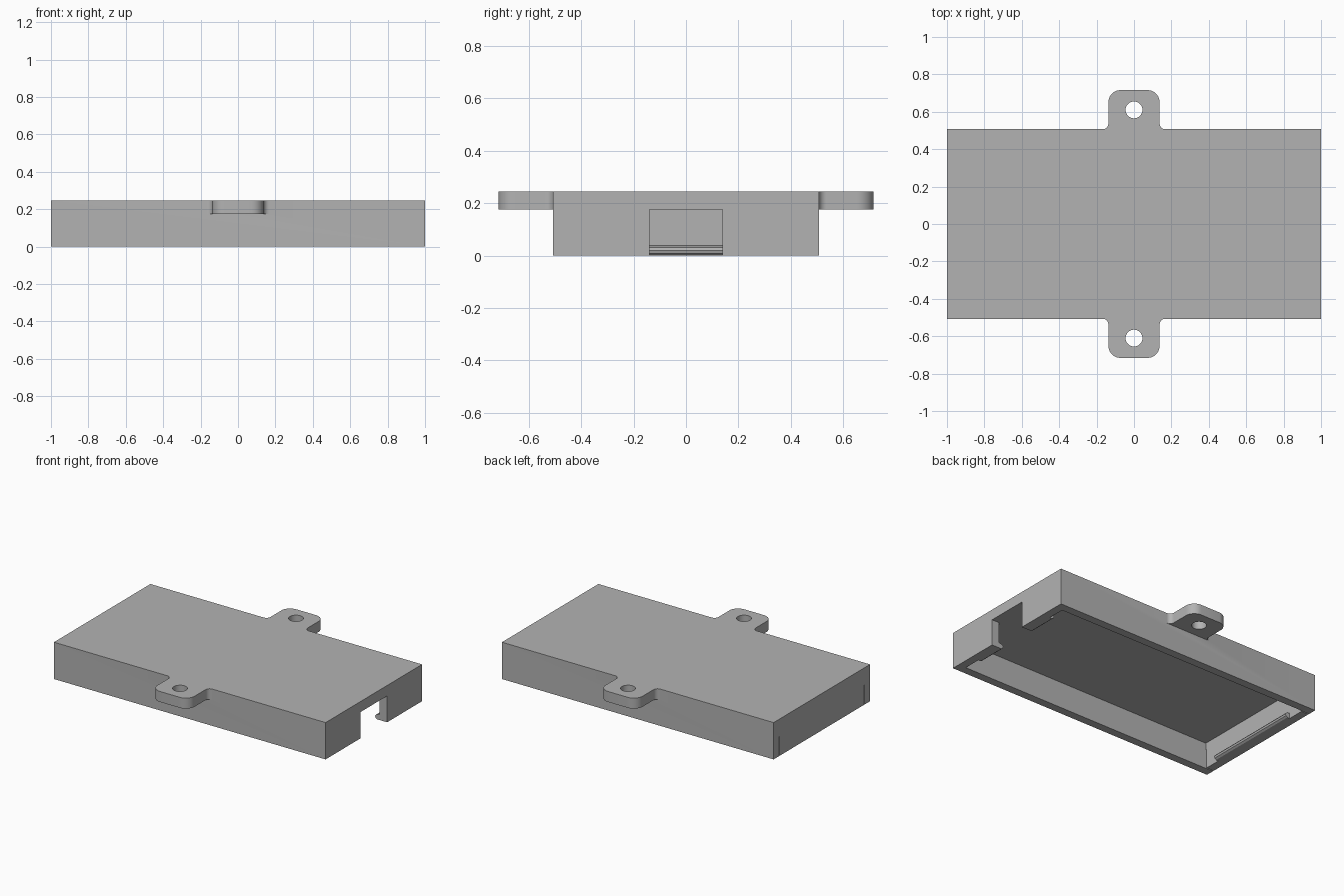
import bpy
import bmesh
from math import sin, cos, radians, pi

W, D, H = 1.0, 0.507, 0.245   # half width, half depth, height
WALL = 0.055
ROOF = 0.175                  # underside of the lid

old = bpy.data.objects.get("Cube")
if old:
    bpy.data.objects.remove(old)

grey = bpy.data.materials.new("light_grey")
grey.use_nodes = True
colour = (0.45, 0.45, 0.45, 1)
grey.diffuse_color = colour
grey.node_tree.nodes["Principled BSDF"].inputs["Base Color"].default_value = colour


def prism(name, points, offset):
    """Extrude a planar outline along an offset vector."""
    bm = bmesh.new()
    face = bm.faces.new([bm.verts.new(p) for p in points])
    result = bmesh.ops.extrude_face_region(bm, geom=[face])
    moved = [g for g in result["geom"] if isinstance(g, bmesh.types.BMVert)]
    bmesh.ops.translate(bm, verts=moved, vec=offset)
    bmesh.ops.recalc_face_normals(bm, faces=bm.faces)
    mesh = bpy.data.meshes.new(name)
    bm.to_mesh(mesh)
    bm.free()
    mesh.materials.append(grey)
    obj = bpy.data.objects.new(name, mesh)
    bpy.context.collection.objects.link(obj)
    return obj


def box(name, x0, x1, y0, y1, z0, z1):
    outline = [(x0, y0, z0), (x1, y0, z0), (x1, y1, z0), (x0, y1, z0)]
    return prism(name, outline, (0, 0, z1 - z0))


def arc(cx, cy, r, start, end, steps=8):
    angles = [radians(start + (end - start) * i / steps) for i in range(steps + 1)]
    return [(cx + r * cos(a), cy + r * sin(a)) for a in angles]


def combine(target, tool, operation):
    """Apply a boolean and discard the helper."""
    tool.hide_render = True
    mod = target.modifiers.new("combine", "BOOLEAN")
    mod.operation = operation
    mod.solver = "EXACT"
    mod.object = tool
    bpy.context.view_layer.objects.active = target
    bpy.ops.object.modifier_apply(modifier=mod.name)
    bpy.data.objects.remove(tool)


# Main shell
housing = box("housing", -W, W, -D, D, 0, H)

# Mounting tabs with rounded ends, flared roots and screw holes
TAB_X, TAB_Y, CORNER, FLARE = 0.137, 0.716, 0.065, 0.03
half = [(TAB_X + FLARE, D - 0.02)]
half += arc(TAB_X + FLARE, D + FLARE, FLARE, 270, 180)
half += arc(TAB_X - CORNER, TAB_Y - CORNER, CORNER, 0, 90)
outline = half + [(-x, y) for x, y in reversed(half)]
for side in (-1, 1):
    tab = prism("mounting_tab", [(x, side * y, ROOF) for x, y in outline], (0, 0, H - ROOF))
    combine(housing, tab, "UNION")
    circle = arc(0, side * 0.61, 0.045, 0, 360, 32)[:-1]
    hole = prism("screw_hole", [(x, y, 0.1) for x, y in circle], (0, 0, 0.3))
    combine(housing, hole, "DIFFERENCE")

# Open underside
cavity = box("cavity", -W + WALL, W - WALL, -D + WALL, D - WALL, -0.1, ROOF)
combine(housing, cavity, "DIFFERENCE")

# Cable opening in one end wall
opening = box("cable_opening", W - 0.1, W + 0.1, -0.14, 0.14, -0.1, ROOF)
combine(housing, opening, "DIFFERENCE")

# Thin relief slits in the other end wall
for side in (-1, 1):
    y = side * (D - WALL - 0.004)
    slit = box("relief_slit", -W - 0.1, -W + 0.1, y - 0.003, y + 0.003, -0.1, 0.13)
    combine(housing, slit, "DIFFERENCE")

bpy.ops.object.select_all(action="DESELECT")
housing.select_set(True)
bpy.context.view_layer.objects.active = housing
bpy.ops.object.shade_smooth_by_angle(angle=pi / 6)

# Snap ridges along the lower inside of the end walls
RIDGE = 0.335
profile = [(-0.01, 0), (0.018, 0), (0.03, 0.008), (0.034, 0.02), (0.025, 0.031), (0, 0.038), (-0.01, 0.038)]


def ridge(name, side, y0, y1):
    points = [(side * (W - WALL - u), y0, z) for u, z in profile]
    return prism(name, points, (0, y1 - y0, 0))


ridge("right_snap_ridge", -1, -RIDGE, RIDGE)
ridge("left_snap_ridge_front", 1, -RIDGE, -0.14)
ridge("left_snap_ridge_back", 1, 0.14, RIDGE)
